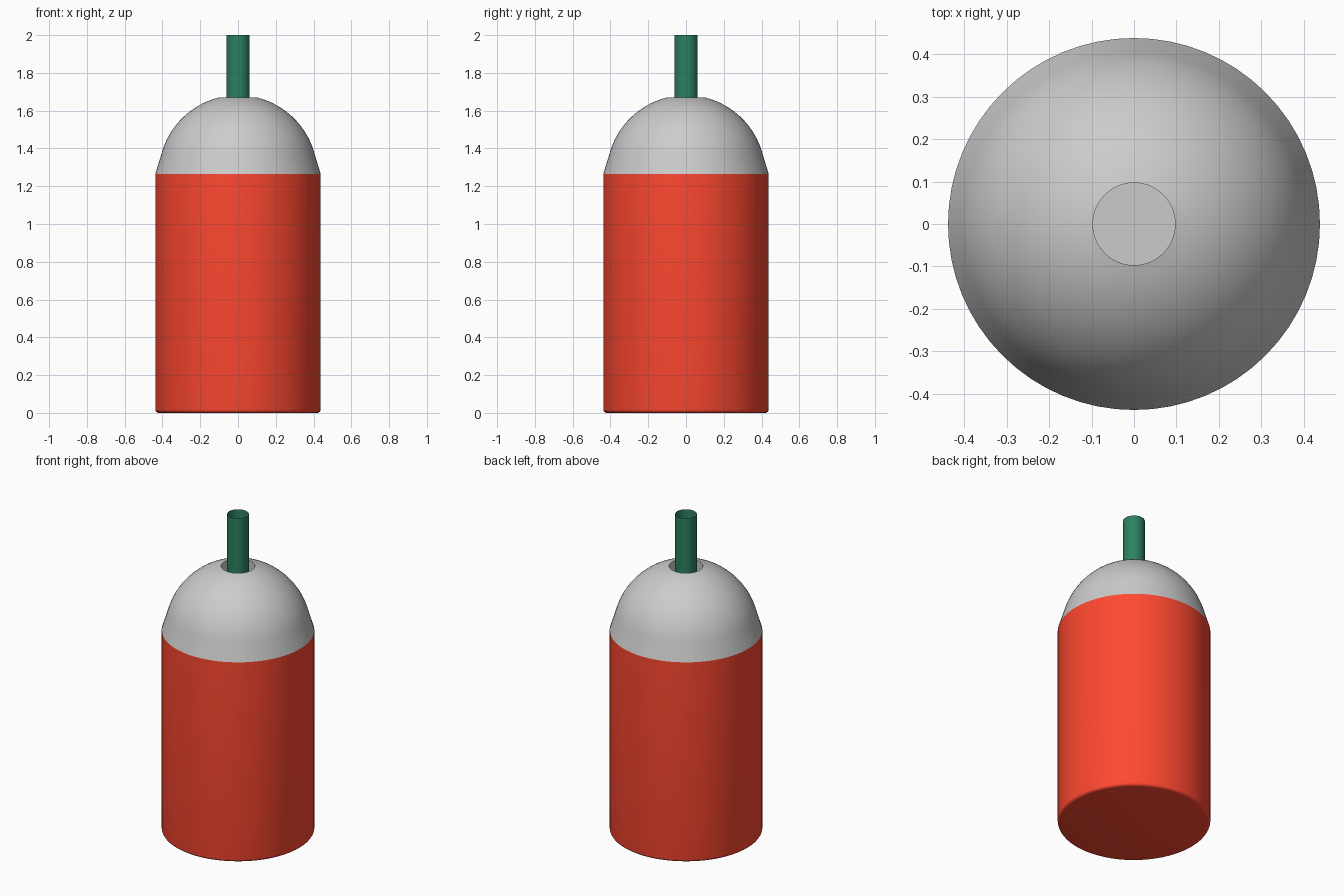
import bpy, bmesh, math

if "Cube" in bpy.data.objects:
    bpy.data.objects.remove(bpy.data.objects["Cube"])

SEGMENTS = 64


def material(name, rgb):
    mat = bpy.data.materials.new(name)
    mat.diffuse_color = (*rgb, 1.0)
    mat.use_nodes = True
    mat.node_tree.nodes["Principled BSDF"].inputs["Base Color"].default_value = mat.diffuse_color
    return mat


def lathe(name, profile, mat=None, angle=35):
    """Revolve an (r, z) profile, listed so that faces point outward, about z."""
    bm = bmesh.new()
    verts = [bm.verts.new((r, 0, z)) for r, z in profile]
    edges = [bm.edges.new(pair) for pair in zip(verts, verts[1:])]
    bmesh.ops.spin(bm, geom=verts + edges, cent=(0, 0, 0), axis=(0, 0, 1),
                   angle=math.tau, steps=SEGMENTS, use_duplicate=False)
    bmesh.ops.remove_doubles(bm, verts=bm.verts, dist=1e-5)
    bmesh.ops.recalc_face_normals(bm, faces=bm.faces)
    mesh = bpy.data.meshes.new(name)
    bm.to_mesh(mesh)
    bm.free()
    obj = bpy.data.objects.new(name, mesh)
    bpy.context.collection.objects.link(obj)
    if mat:
        mesh.materials.append(mat)
    bpy.ops.object.select_all(action='DESELECT')
    obj.select_set(True)
    bpy.context.view_layer.objects.active = obj
    bpy.ops.object.shade_smooth_by_angle(angle=math.radians(angle))
    return obj


red = material("red_cup", (1.0, 0.065, 0.03))
green = material("green_straw", (0.026, 0.22, 0.115))

# Cup with a softly rounded foot
R, BEVEL, RIM = 0.438, 0.018, 1.265
foot = [(R - BEVEL + BEVEL * math.sin(a), BEVEL - BEVEL * math.cos(a))
        for a in (math.radians(22.5 * i) for i in range(5))]
lathe("cup", [(0, 0)] + foot + [(R, RIM), (0, RIM)], red)

# Domed lid with a round straw opening
DOME, HOLE, CENTRE = 0.42, 0.097, 1.262
start, end = math.radians(14), math.acos(HOLE / DOME)
dome = [(DOME * math.cos(a), CENTRE + DOME * math.sin(a))
        for a in (start + (end - start) * i / 16 for i in range(17))]
lathe("dome_lid", [(0, RIM), (R, RIM)] + dome + [(HOLE, RIM + 0.03), (0, RIM + 0.03)])

# Open-ended straw
lathe("straw", [(0.062, RIM + 0.01), (0.062, 2.0)], green)
